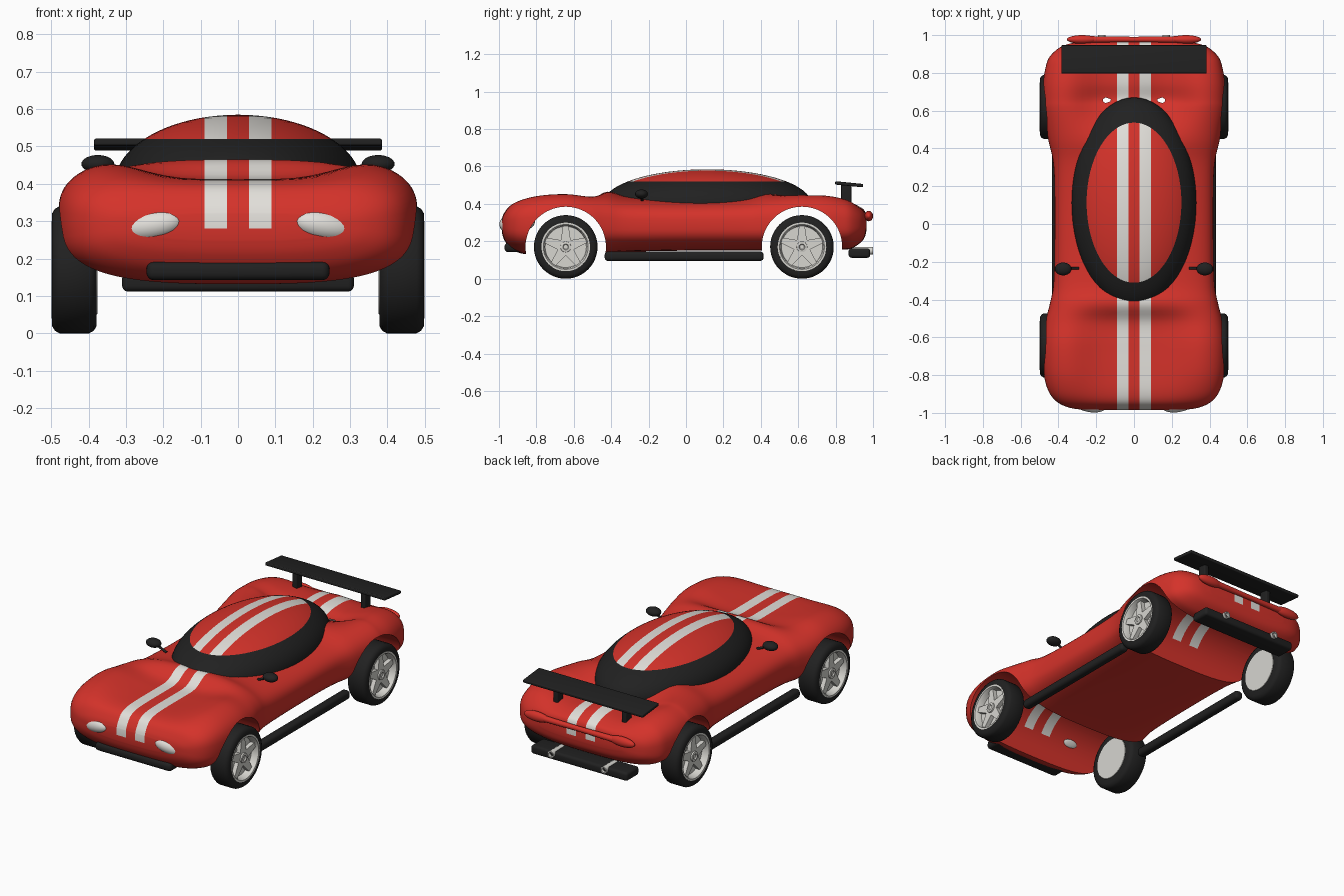
import bpy, bmesh, math
from math import sin, cos, pi
from mathutils import Matrix, Vector

if "Cube" in bpy.data.objects:
    bpy.data.objects.remove(bpy.data.objects["Cube"])


def material(name, r, g, b):
    m = bpy.data.materials.new(name)
    m.use_nodes = True
    m.diffuse_color = (r, g, b, 1)
    bsdf = m.node_tree.nodes["Principled BSDF"]
    bsdf.inputs["Base Color"].default_value = (r, g, b, 1)
    bsdf.inputs["Roughness"].default_value = 0.5
    return m


RED = material("red paint", 0.66, 0.032, 0.023)
WHITE = material("white paint", 0.76, 0.74, 0.7)
BLACK = material("black trim", 0.015, 0.015, 0.015)
SILVER = material("wheel silver", 0.68, 0.67, 0.63)


def finish(name, bm, *mats, angle=40):
    """Turn a bmesh into a smooth shaded object."""
    bmesh.ops.recalc_face_normals(bm, faces=bm.faces)
    mesh = bpy.data.meshes.new(name)
    bm.to_mesh(mesh)
    bm.free()
    for m in mats:
        mesh.materials.append(m)
    mesh.shade_smooth()
    mesh.set_sharp_from_angle(angle=math.radians(angle))
    obj = bpy.data.objects.new(name, mesh)
    bpy.context.collection.objects.link(obj)
    return obj


def skin(rings):
    """Closed skin over a row of rings."""
    bm = bmesh.new()
    rows = [[bm.verts.new(p) for p in ring] for ring in rings]
    n = len(rows[0])
    for a, b in zip(rows, rows[1:]):
        for i in range(n):
            j = (i + 1) % n
            bm.faces.new((a[i], a[j], b[j], b[i]))
    bm.faces.new(rows[0])
    bm.faces.new(rows[-1])
    return bm


def lathe(profile, n=48):
    """Turn (x, radius) points about the x axis."""
    return skin([[(x, r * cos(2 * pi * i / n), r * sin(2 * pi * i / n)) for i in range(n)]
                 for x, r in profile])


def place(obj, loc, rot=(0, 0, 0)):
    obj.location, obj.rotation_euler = loc, rot
    return obj


def ellipsoid(name, loc, size, mat, rot=(0, 0, 0)):
    bm = bmesh.new()
    bmesh.ops.create_uvsphere(bm, u_segments=32, v_segments=16, radius=1,
                              matrix=Matrix.LocRotScale(None, None, Vector(size)))
    return place(finish(name, bm, mat, angle=180), loc, rot)


def box(name, loc, size, mat, bevel=0.0, rot=(0, 0, 0)):
    bm = bmesh.new()
    bmesh.ops.create_cube(bm, size=1, matrix=Matrix.LocRotScale(None, None, Vector(size)))
    if bevel:
        bmesh.ops.bevel(bm, geom=bm.edges[:], offset=bevel, segments=4, profile=0.5, affect='EDGES')
    return place(finish(name, bm, mat), loc, rot)


def cut(bm, co, no, clear=False):
    bmesh.ops.bisect_plane(bm, geom=bm.verts[:] + bm.edges[:] + bm.faces[:],
                           plane_co=co, plane_no=no, clear_inner=clear)


def paint_stripes(bm, low):
    """Cut twin racing stripes and give them material slot 1 above a height."""
    for x in (-0.09, -0.03, 0.03, 0.09):
        cut(bm, (x, 0, 0), (1, 0, 0))
    cut(bm, (0, 0, low), (0, 0, 1))
    for f in bm.faces:
        c = f.calc_center_median()
        f.material_index = int(0.03 < abs(c.x) < 0.09 and c.z > low)


# Body stations: y, half width, top, bottom, dip of the centre line
STATIONS = [
    (-.985, .25, .32, .25, 0), (-.973, .34, .36, .21, .01), (-.94, .41, .415, .165, .025),
    (-.88, .455, .453, .135, .045), (-.78, .48, .482, .13, .07), (-.64, .485, .492, .13, .08),
    (-.52, .47, .475, .135, .058), (-.42, .445, .465, .14, 0), (-.3, .425, .44, .145, 0),
    (0, .42, .43, .15, 0), (.3, .425, .44, .15, 0), (.45, .455, .468, .15, .01),
    (.6, .483, .488, .15, .09), (.66, .485, .49, .15, .122), (.74, .483, .487, .15, .1),
    (.82, .47, .472, .155, .08), (.88, .45, .448, .16, .06), (.93, .4, .405, .19, .03),
    (.955, .34, .37, .22, .01), (.965, .26, .33, .26, 0)]
AXLES = (-.643, .62)
ARCH, AXLE_Z, WAIST = .215, .17, .29


def smooth_stations(pts, steps=5):
    for i in range(len(pts) - 1):
        a, b, c, d = (pts[max(0, min(len(pts) - 1, i + k))] for k in (-1, 0, 1, 2))
        for s in range(steps):
            t = s / steps
            yield [q + t / 2 * (r - p + t * (2*p - 5*q + 4*r - u + t * (3*(q - r) + u - p)))
                   for p, q, r, u in zip(a, b, c, d)]
    yield pts[-1]


def body_ring(y, w, top, bottom, dip, n=72):
    ring = []
    ridge = .3 if y > 0 else 0
    for i in range(n):
        c, s = cos(2 * pi * i / n), sin(2 * pi * i / n)
        x = w * math.copysign(abs(c) ** (2 / 3), c)
        v = abs(s) ** (2 / 3)
        if s > 0:
            valley = math.exp(-(x / .3) ** 4) - ridge * math.exp(-(x / .1) ** 2)
            z = WAIST + v * (top - WAIST - dip * valley)
        else:
            z = WAIST - v * (WAIST - bottom)
        ring.append((x, y, z))
    return ring


# Body with full-width wheel arches
body = finish("body", skin([body_ring(*s) for s in smooth_stations(STATIONS)]), RED, WHITE)
cutters = []
for y in AXLES:
    cutter = place(finish("arch_cutter", lathe([(-.7, ARCH), (.7, ARCH)], 64), RED), (0, y, AXLE_Z))
    cutter.hide_render = True
    cutters.append(cutter)
    mod = body.modifiers.new("arch", 'BOOLEAN')
    mod.object, mod.operation, mod.solver = cutter, 'DIFFERENCE', 'EXACT'
bpy.context.view_layer.update()
carved = bpy.data.meshes.new_from_object(body.evaluated_get(bpy.context.evaluated_depsgraph_get()))
body.modifiers.clear()
bm = bmesh.new()
bm.from_mesh(carved)
paint_stripes(bm, .28)
bm.to_mesh(body.data)
bm.free()
body.data.shade_smooth()
body.data.set_sharp_from_angle(angle=math.radians(50))
for cutter in cutters:
    bpy.data.objects.remove(cutter)

# Cabin dome: striped roof over a dark window band
bm = bmesh.new()
bmesh.ops.create_uvsphere(bm, u_segments=64, v_segments=40, radius=1, matrix=Matrix.LocRotScale(
    Vector((0, .113, .4)), None, Vector((.33, .557, .185))))
cut(bm, (0, 0, .395), (0, 0, 1), clear=True)
paint_stripes(bm, .52)
for f in bm.faces:
    if f.calc_center_median().z < .52:
        f.material_index = 2
finish("cabin", bm, RED, WHITE, BLACK, angle=60)

# Wheels
TYRE = [(-.06, .118), (-.06, .15), (-.052, .163), (-.04, .17), (.04, .17),
        (.052, .163), (.06, .15), (.06, .128), (.05, .122), (0, .12)]
RIM = [(-.062, .118), (-.05, .126), (.05, .131), (.061, .13), (.061, .12), (.05, .114),
       (.022, .11)]
for side, label in ((1, "left"), (-1, "right")):
    for y, end in zip(AXLES, ("front", "rear")):
        loc, rot = (side * .438, y, AXLE_Z), (0, 0, 0 if side > 0 else pi)
        name = f"{end}_{label}_"
        place(finish(name + "tyre", lathe(TYRE), BLACK), loc, rot)
        place(finish(name + "rim", lathe(RIM), SILVER), loc, rot)
        star = []
        for k in range(5):
            a = pi / 2 + k * 2 * pi / 5
            star += [(.114, a - .13), (.114, a + .13), (.045, a + pi / 5)]
        place(finish(name + "spokes", skin([[(x, r * cos(a), r * sin(a)) for r, a in star]
                                            for x in (.015, .046)]), SILVER), loc, rot)
        place(finish(name + "hub", lathe([(.03, .03), (.054, .028), (.056, .016), (.05, .012)], 24),
                     SILVER), loc, rot)

    # Paired parts on each side
    box(label + "_side_skirt", (side * .41, -.01, .12), (.05, .85, .05), BLACK, .018)
    ellipsoid(label + "_headlight", (side * .233, -.958, .288), (.086, .038, .04), WHITE,
              (0, side * .17, side * .16))
    ellipsoid(label + "_headlight_back", (side * .233, -.822, .288), (.045, .008, .022), WHITE,
              (-.6, 0, 0))
    ellipsoid(label + "_mirror", (side * .375, -.238, .453), (.044, .034, .024), BLACK)
    stalk = lathe([(-.045, .007), (.045, .007)], 12)
    place(finish(label + "_mirror_stalk", stalk, BLACK), (side * .335, -.235, .435),
          (0, side * -.4, 0))
    box(label + "_wing_post", (side * .22, .857, .44), (.03, .055, .13), BLACK, .006)
    pipe = lathe([(-.06, .018), (.05, .02), (.05, .013), (-.02, .013)], 24)
    place(finish(label + "_exhaust", pipe, SILVER), (side * .17, .95, .15), (0, 0, pi / 2))
    ellipsoid(label + "_tail_bulb", (side * .275, .977, .335), (.08, .023, .028), RED)

# Bumpers, wing and tail bar
box("front_bumper", (0, -.915, .167), (.49, .11, .05), BLACK, .02)
box("rear_bumper", (0, .927, .137), (.62, .115, .05), BLACK, .015)
box("rear_wing", (0, .872, .505), (.77, .15, .018), BLACK, .005, (-.1, 0, 0))
place(finish("tail_bar", lathe([(-.28, .018), (0, .014), (.28, .018)], 24), RED), (0, .977, .335))
